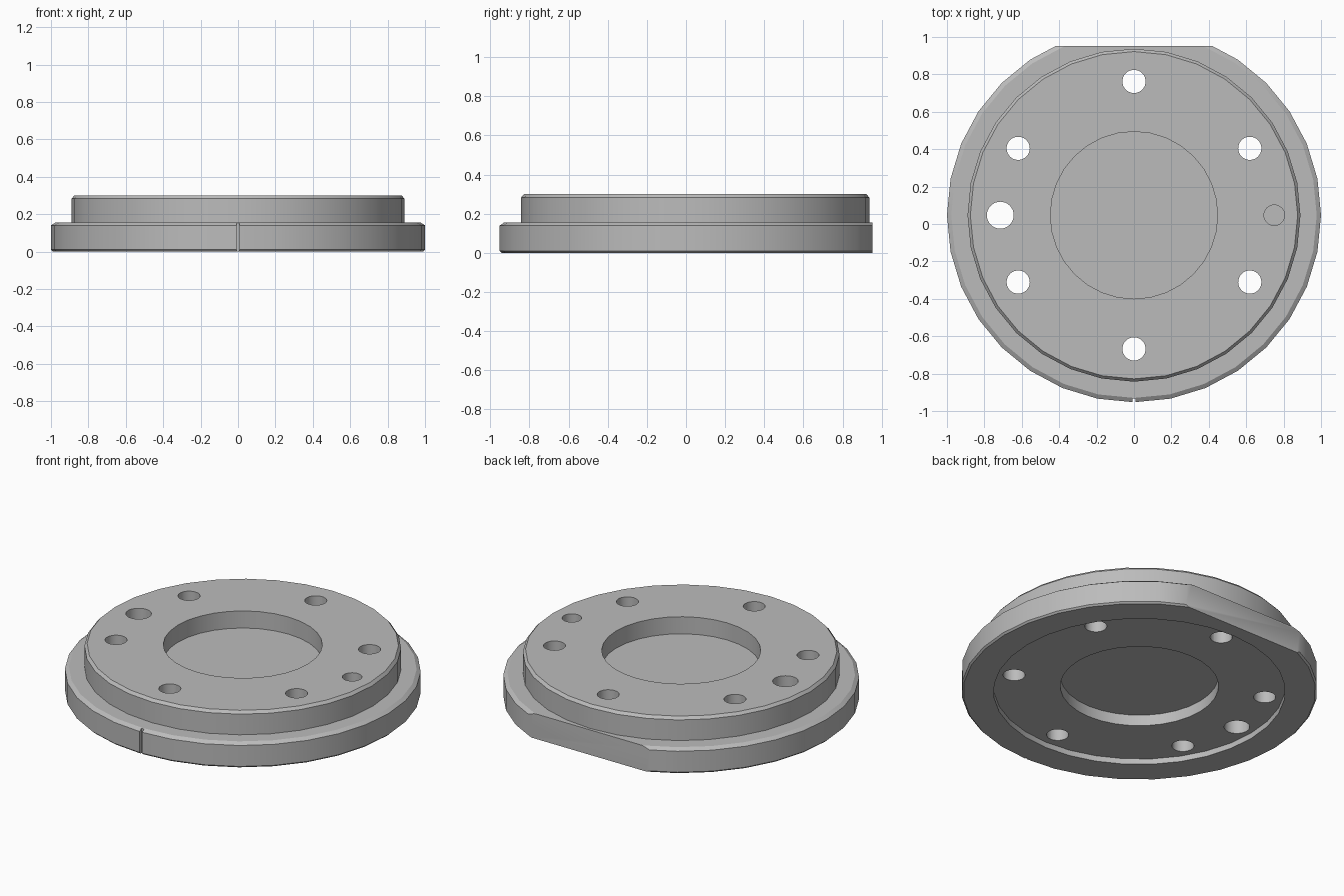
import bpy, bmesh, math
from mathutils import Matrix, Vector

CENTER = Vector((0, 0.047, 0))
SEGMENTS = 32

if "Cube" in bpy.data.objects:
    bpy.data.objects.remove(bpy.data.objects["Cube"], do_unlink=True)

steel = bpy.data.materials.new("plain grey metal")
steel.use_nodes = True
grey = (0.5, 0.5, 0.5, 1)
steel.diffuse_color = grey
steel.node_tree.nodes["Principled BSDF"].inputs["Base Color"].default_value = grey


def add_object(name, bm):
    bmesh.ops.recalc_face_normals(bm, faces=bm.faces)
    mesh = bpy.data.meshes.new(name)
    bm.to_mesh(mesh)
    bm.free()
    mesh.materials.append(steel)
    obj = bpy.data.objects.new(name, mesh)
    bpy.context.collection.objects.link(obj)
    return obj


def lathe(name, profile):
    """Revolve a radius/height profile about the vertical axis."""
    bm = bmesh.new()
    verts = [bm.verts.new((r, 0, z)) for r, z in profile]
    edges = [bm.edges.new(pair) for pair in zip(verts, verts[1:])]
    bmesh.ops.spin(bm, geom=verts + edges, cent=(0, 0, 0), axis=(0, 0, 1),
                   angle=math.tau, steps=SEGMENTS, use_duplicate=False)
    bmesh.ops.remove_doubles(bm, verts=bm.verts, dist=0.0005)
    bmesh.ops.translate(bm, verts=bm.verts, vec=CENTER)
    return add_object(name, bm)


def cut(target, bm):
    """Subtract a cutter from the target and discard it."""
    bmesh.ops.translate(bm, verts=bm.verts, vec=CENTER)
    cutter = add_object("cutter", bm)
    cutter.hide_render = True
    mod = target.modifiers.new("cut", "BOOLEAN")
    mod.operation = "DIFFERENCE"
    mod.solver = "EXACT"
    mod.object = cutter
    bpy.context.view_layer.objects.active = target
    bpy.ops.object.modifier_apply(modifier=mod.name)
    bpy.data.objects.remove(cutter, do_unlink=True)


def cut_hole(target, x, y, radius, bottom=-0.1):
    bm = bmesh.new()
    top = 0.5
    bmesh.ops.create_cone(bm, cap_ends=True, segments=SEGMENTS,
                          radius1=radius, radius2=radius, depth=top - bottom,
                          matrix=Matrix.Translation((x, y, (top + bottom) / 2)))
    cut(target, bm)


def cut_box(target, center, size):
    bm = bmesh.new()
    bmesh.ops.create_cube(bm, size=1, matrix=Matrix.Translation(center)
                          @ Matrix.Diagonal((*size, 1)))
    cut(target, bm)


# Stepped disc with a pocket above, and a recess with a pocket below
plate = lathe("flange_plate", [
    (0, 0.103), (0.445, 0.103), (0.445, 0.035), (0.82, 0.035), (0.82, 0),
    (0.99, 0), (1, 0.01), (1, 0.14), (0.977, 0.155), (0.89, 0.155),
    (0.89, 0.283), (0.875, 0.3), (0.447, 0.3), (0.447, 0.194), (0, 0.194)])

# Flat on the back of the rim, and index notch on the front
cut_box(plate, (0, 1.406, 0.1), (3, 1, 1))
cut_box(plate, (0, -1.03, 0.075), (0.018, 0.1, 0.4))

# Bolt holes on a circle
for degrees in (30, 90, 150, 210, 270, 330):
    a = math.radians(degrees)
    cut_hole(plate, 0.715 * math.cos(a), 0.715 * math.sin(a), 0.062)

# Larger through hole on one side, blind pin hole on the other
cut_hole(plate, -0.715, 0, 0.072)
cut_hole(plate, 0.75, 0, 0.055, bottom=0.2)

# Faceted outer rim, smooth walls elsewhere
mesh = plate.data
for face in mesh.polygons:
    face.use_smooth = (face.center - CENTER).xy.length < 0.95
mesh.set_sharp_from_angle(angle=math.radians(30))
